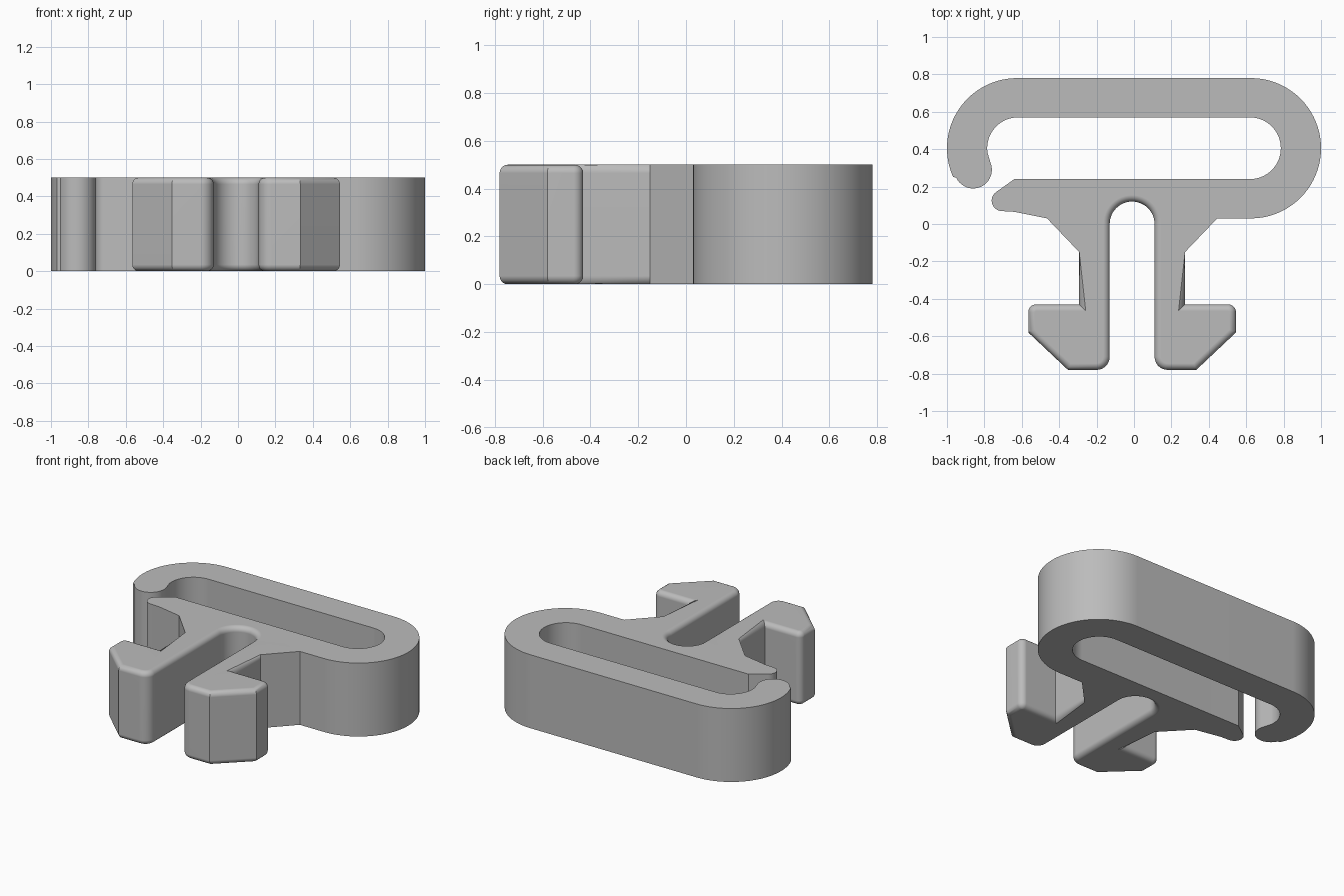
import bpy, bmesh
from math import cos, sin, radians
from mathutils import Vector

cube = bpy.data.objects.get("Cube")
if cube:
    bpy.data.objects.remove(cube, do_unlink=True)

HEIGHT = 0.5
MID = -0.01          # symmetry axis of the prongs
ROUND = 0.035        # edge rounding on the prongs


def arc(cx, cy, r, a0, a1, n=16):
    angles = [radians(a0 + (a1 - a0) * i / n) for i in range(n + 1)]
    return [(cx + r * cos(a), cy + r * sin(a)) for a in angles]


# One prong, from neck to slot wall, as offsets from the axis
prong = [(0.283, -0.15), (0.283, -0.43)]
prong += arc(0.515, -0.47, 0.04, 90, 0, 5)
prong += [(0.555, -0.58), (0.343, -0.78)]
prong += arc(0.19, -0.71, 0.07, 270, 180, 8)
left_prong = [(MID - x, y) for x, y in prong]
right_prong = [(MID + x, y) for x, y in reversed(prong)]

# Both prongs joined by the rounded slot end
rounded = left_prong + arc(MID, 0, 0.12, 180, 0, 24) + right_prong

# Open loop: outer wall, hooked tip, inner wall, pointed lip
loop = [(0.445, 0.03)]
loop += arc(0.625, 0.405, 0.375, -90, 90, 40)
loop += arc(-0.625, 0.405, 0.375, 90, 204, 26)
loop += arc(-0.86, 0.29, 0.1, 206, 374, 20)
loop += arc(-0.62, 0.405, 0.165, 188, 90, 18)
loop += arc(0.62, 0.405, 0.165, 90, -90, 30)
loop += [(-0.64, 0.24)]
loop += arc(-0.705, 0.125, 0.056, 125, 265, 12)
loop += [(-0.64, 0.065), (-0.465, 0.03)]

# Extrude the whole outline
bm = bmesh.new()
outline = rounded + loop
bottom = [bm.verts.new((x, y, 0)) for x, y in outline]
top = [bm.verts.new((x, y, HEIGHT)) for x, y in outline]
bm.faces.new(bottom)
bm.faces.new(top)
for i in range(len(outline)):
    j = (i + 1) % len(outline)
    bm.faces.new((bottom[i], bottom[j], top[j], top[i]))
bmesh.ops.recalc_face_normals(bm, faces=bm.faces)

# Round the top and bottom rims of the prongs and slot
rims = [bm.edges.get((ring[i], ring[i + 1]))
        for ring in (bottom, top) for i in range(len(rounded) - 1)]
bmesh.ops.bevel(bm, geom=rims, offset=ROUND, offset_type='OFFSET',
                segments=5, profile=0.5, affect='EDGES')

mesh = bpy.data.meshes.new("strap_clip")
bm.to_mesh(mesh)
bm.free()
clip = bpy.data.objects.new("strap_clip", mesh)
bpy.context.collection.objects.link(clip)

# Plain grey plastic
grey = bpy.data.materials.new("grey_plastic")
grey.use_nodes = True
colour = (0.5, 0.5, 0.5, 1)
grey.diffuse_color = colour
grey.node_tree.nodes["Principled BSDF"].inputs["Base Color"].default_value = colour
mesh.materials.append(grey)

# Smooth curves, crisp corners, flat caps
bpy.ops.object.select_all(action='DESELECT')
clip.select_set(True)
bpy.context.view_layer.objects.active = clip
bpy.ops.object.shade_smooth_by_angle(angle=radians(30))
weighted = clip.modifiers.new("weighted_normals", 'WEIGHTED_NORMAL')
weighted.keep_sharp = True
